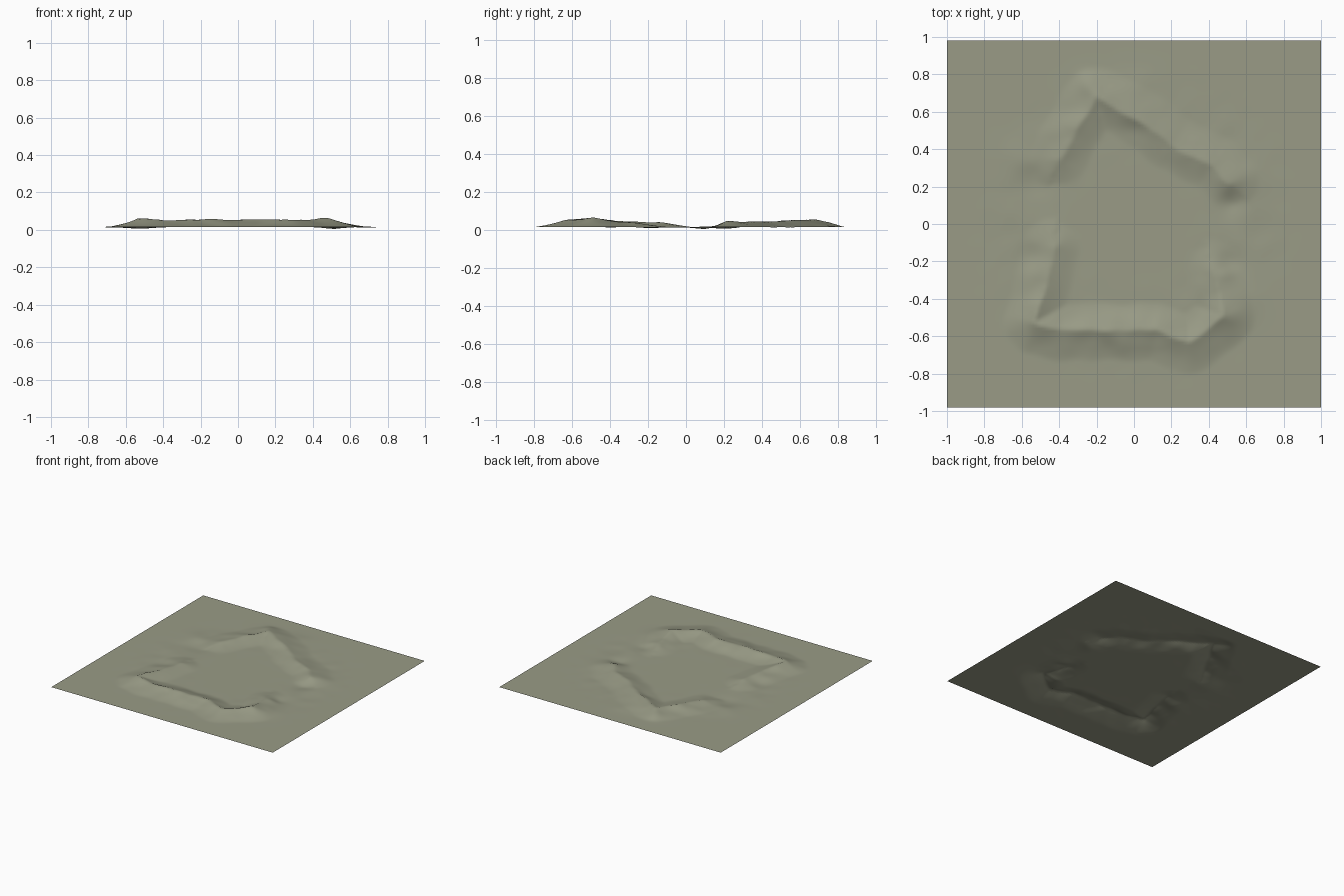
import bpy
import bmesh
import math
from mathutils import Vector, noise

cube = bpy.data.objects.get("Cube")
if cube:
    bpy.data.objects.remove(cube)

HALF_X, HALF_Y, BASE = 1.0, 0.98, 0.015

# Crest lines running counter-clockwise round the enclosure: x, y, height above ground
WALLS = [
    [(-0.43, -0.06, 0), (-0.43, -0.13, 0.028), (-0.47, -0.32, 0.032), (-0.53, -0.53, 0.045),
     (-0.40, -0.565, 0.039), (-0.15, -0.565, 0.043), (0.12, -0.565, 0.043),
     (0.30, -0.635, 0.038), (0.48, -0.49, 0.047), (0.45, -0.36, 0.030),
     (0.42, -0.25, 0.022), (0.42, -0.14, 0)],
    [(0.58, 0.16, 0.004), (0.51, 0.22, 0.026), (0.42, 0.31, 0.029), (0.20, 0.42, 0.031),
     (0.08, 0.52, 0.033), (-0.20, 0.68, 0.037), (-0.31, 0.50, 0.035),
     (-0.39, 0.34, 0.025), (-0.44, 0.25, 0)],
]
# Shallow hollows at the gaps and beside the corners: x, y, radius, depth
HOLLOWS = [(0.52, 0.11, 0.07, 0.012), (0.51, -0.20, 0.06, 0.010),
           (-0.53, 0.20, 0.09, 0.009), (-0.54, -0.18, 0.07, 0.010)]
# Low spread-out mounds outside the walls: x, y, radius, height
MOUNDS = [(-0.58, 0.34, 0.11, 0.006), (0.58, 0.25, 0.10, 0.008), (0.0, 0.68, 0.13, 0.008),
          (-0.25, 0.75, 0.07, 0.008), (0.57, -0.42, 0.10, 0.007), (0.48, -0.27, 0.05, 0.008)]


def bank(t):
    """Cross-section of a bank: crisp crest, concave foot."""
    return (1 - t) ** 1.35 if t < 1 else 0.0


def wall_height(p, wall):
    best = 0.0
    for a, b in zip(wall, wall[1:]):
        start, end = Vector(a[:2]), Vector(b[:2])
        d = end - start
        t = max(0.0, min(1.0, (p - start).dot(d) / d.length_squared))
        off = p - (start + d * t)
        inside = d.x * off.y - d.y * off.x > 0
        crest = a[2] + (b[2] - a[2]) * t
        width = 0.14 if inside else 0.17
        best = max(best, crest * bank(off.length / width))
    return best


def bump(p, spots):
    return sum(h * math.exp(-((p.x - x) ** 2 + (p.y - y) ** 2) / (r * r))
               for x, y, r, h in spots)


def ground_height(x, y):
    wobble = noise.noise(Vector((x * 9, y * 9, 0.3)))
    p = Vector((x + 0.012 * wobble, y + 0.012 * noise.noise(Vector((x * 9, y * 9, 5)))))
    rise = max(wall_height(p, w) for w in WALLS)
    rough = 0.003 * wobble * math.exp(-((math.hypot(x, y) - 0.6) / 0.18) ** 2)
    z = BASE + rise * (1 + 0.12 * wobble) + rough + bump(p, MOUNDS) - bump(p, HOLLOWS)
    fade = min(1.0, max(0.0, (0.95 - max(abs(x), abs(y))) / 0.15))
    return max(0.0, BASE + (z - BASE) * fade)


# Ground sheet with raised earth banks
bm = bmesh.new()
bmesh.ops.create_grid(bm, x_segments=130, y_segments=130, size=1.0)
for v in bm.verts:
    v.co.y *= HALF_Y
    v.co.z = ground_height(v.co.x, v.co.y)
for f in bm.faces:
    f.smooth = True
mesh = bpy.data.meshes.new("earthwork_ground")
bm.to_mesh(mesh)
bm.free()
ground = bpy.data.objects.new("earthwork_ground", mesh)
bpy.context.collection.objects.link(ground)

# Dull grey-green earth
earth = bpy.data.materials.new("grey_green_earth")
earth.use_nodes = True
colour = (0.32, 0.33, 0.24, 1)
earth.diffuse_color = colour
shader = earth.node_tree.nodes["Principled BSDF"]
shader.inputs["Base Color"].default_value = colour
shader.inputs["Roughness"].default_value = 0.9
mesh.materials.append(earth)
